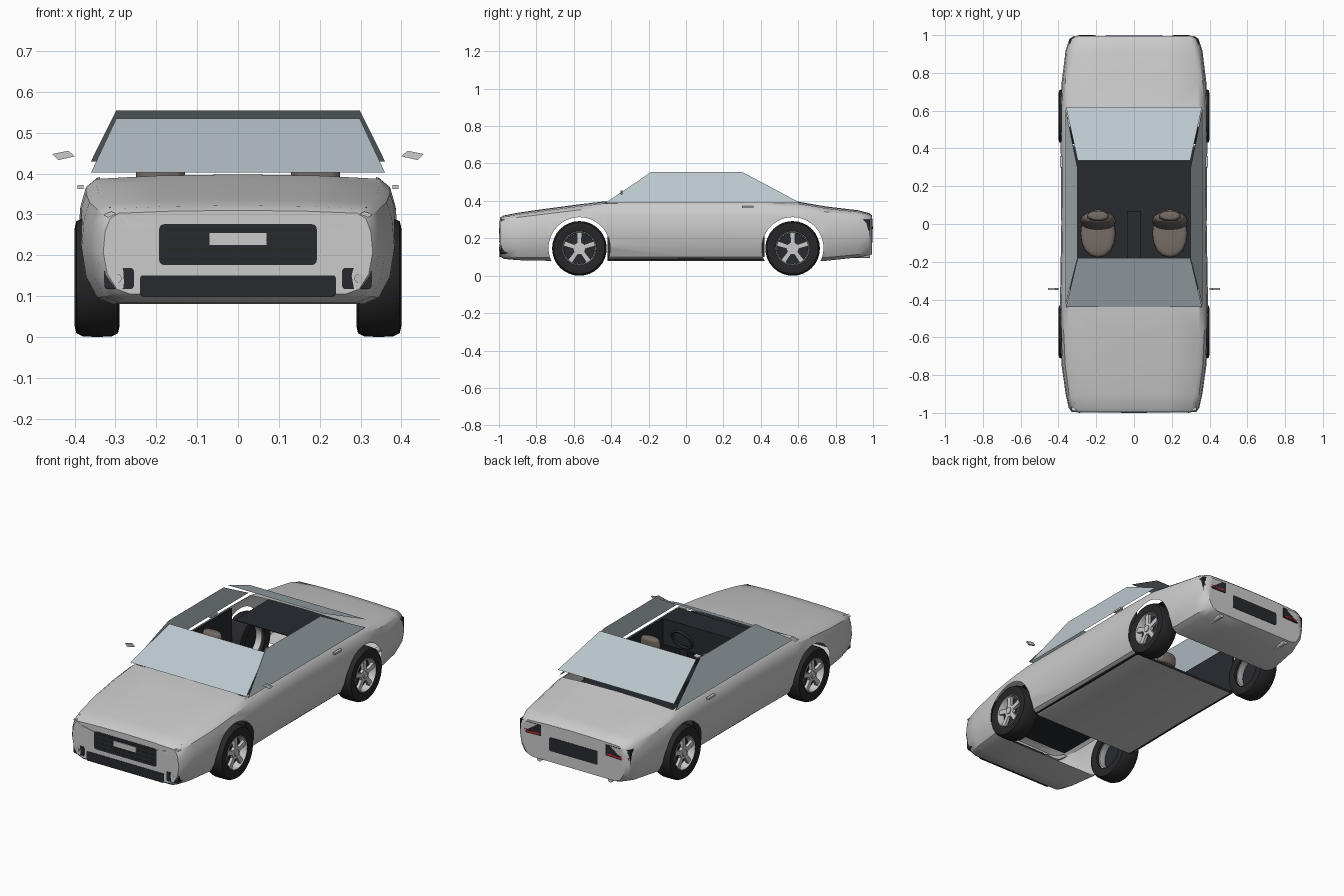
import bpy, bmesh
from math import sin, cos, pi, radians

if "Cube" in bpy.data.objects:
    bpy.data.objects.remove(bpy.data.objects["Cube"])


def material(name, rgb):
    m = bpy.data.materials.new(name)
    m.diffuse_color = (*rgb, 1)
    m.use_nodes = True
    m.node_tree.nodes["Principled BSDF"].inputs["Base Color"].default_value = m.diffuse_color
    return m


DARK = material("dark_trim", (0.02, 0.023, 0.028))
RUBBER = material("rubber", (0.02, 0.02, 0.022))
GLASS = material("glass", (0.50, 0.58, 0.62))
LEATHER = material("leather", (0.18, 0.15, 0.13))
RED = material("red_lens", (0.5, 0.02, 0.03))
METAL = material("metal", (0.62, 0.63, 0.65))
PAINT = material("paint", (0.65, 0.65, 0.65))
CUT = material("cut_marker", (0, 0, 0))


def make(name, verts, faces, mat, angle=35, normals=True):
    me = bpy.data.meshes.new(name)
    me.from_pydata(verts, [], faces)
    if normals:
        bm = bmesh.new()
        bm.from_mesh(me)
        bmesh.ops.recalc_face_normals(bm, faces=bm.faces)
        bm.to_mesh(me)
        bm.free()
    ob = bpy.data.objects.new(name, me)
    bpy.context.collection.objects.link(ob)
    me.materials.append(mat)
    smooth(ob, angle)
    return ob


def activate(ob):
    bpy.ops.object.select_all(action='DESELECT')
    ob.select_set(True)
    bpy.context.view_layer.objects.active = ob


def smooth(ob, angle=35):
    activate(ob)
    bpy.ops.object.shade_smooth_by_angle(angle=radians(angle))


def loft(name, rings, mat, angle=35, caps=True, loop=False):
    n, m = len(rings[0]), len(rings)
    faces = [(i * n + j, i * n + (j + 1) % n, (i + 1) % m * n + (j + 1) % n, (i + 1) % m * n + j)
             for i in range(m if loop else m - 1) for j in range(n)]
    if caps and not loop:
        faces += [tuple(range(n)), tuple(range((m - 1) * n, m * n))]
    return make(name, [p for r in rings for p in r], faces, mat, angle)


def box(name, x0, x1, y0, y1, z0, z1, mat):
    ring = [(x0, z0), (x1, z0), (x1, z1), (x0, z1)]
    return loft(name, [[(x, y, z) for x, z in ring] for y in (y0, y1)], mat)


def rrect(cx, cz, hw, hh, r):
    return [(cx + sx * (hw - r) + r * cos(a0 + k * pi / 6), cz + sz * (hh - r) + r * sin(a0 + k * pi / 6))
            for sx, sz, a0 in ((1, 1, 0), (-1, 1, pi / 2), (-1, -1, pi), (1, -1, 1.5 * pi)) for k in range(4)]


def plate(name, pts, end, mat, out=0.0, depth=0.03, sides=(1,), sweep=0.0):
    """Panel on the front (end=-1) or rear (end=1), swept back at the corners."""
    for s in sides:
        def face(x, d):
            return end * (0.996 + out - d - sweep * max(0, abs(x) - 0.29))
        loft(name, [[(s * x, face(x, d), z) for x, z in pts] for d in (0, depth)], mat)


def disc_x(name, y, z, r, x0, x1, mat, n=32):
    return loft(name, [[(x, y + r * cos(2 * pi * k / n), z + r * sin(2 * pi * k / n)) for k in range(n)]
                       for x in (x0, x1)], mat)


# body shell: one half section scaled along the length
half = [(0, 0), (0.80, 0), (0.90, 0.06), (0.97, 0.24), (1, 0.5), (0.985, 0.75),
        (0.95, 0.90), (0.885, 0.965), (0.5, 0.99), (0, 1)]
stations = [(-.995, .33, .105, .31), (-.975, .345, .09, .322), (-.9, .362, .083, .337), (-.75, .383, .08, .358),
            (-.57, .392, .08, .382), (-.43, .392, .08, .398), (0, .385, .08, .402), (.4, .388, .08, .402),
            (.6, .39, .08, .396), (.75, .383, .08, .37), (.92, .362, .098, .35), (.98, .342, .11, .335),
            (.995, .32, .115, .322)]
section = half + [(-x, z) for x, z in half[-2:0:-1]]
body = loft("body", [[(x * w, y, lo + z * (hi - lo)) for x, z in section] for y, w, lo, hi in stations], PAINT)

# wheel arch and cabin openings, leaving a hollow shell
cutters = [disc_x("arch_cutter", y, 0.148, 0.165, -0.6, 0.6, CUT, 48) for y in (-0.57, 0.57)]
cutters.append(box("cabin_cutter", -.338, .338, -.42, .60, .345, .6, CUT))
body.data.materials.append(CUT)
for c in cutters:
    c.hide_render = True
    mod = body.modifiers.new("cut", 'BOOLEAN')
    mod.operation, mod.solver, mod.object = 'DIFFERENCE', 'EXACT', c
    mod.material_mode = 'TRANSFER'
    activate(body)
    bpy.ops.object.modifier_apply(modifier=mod.name)
    bpy.data.objects.remove(c)
marks = [i for i, m in enumerate(body.data.materials) if m == CUT]
bm = bmesh.new()
bm.from_mesh(body.data)
bmesh.ops.delete(bm, geom=[f for f in bm.faces if f.material_index in marks], context='FACES')
bm.to_mesh(body.data)
bm.free()
smooth(body)

# glasshouse without a roof
make("windshield", [(-.36, -.44, .402), (.36, -.44, .402), (.298, -.18, .535), (-.298, -.18, .535)],
     [(0, 1, 2, 3)], GLASS)
make("rear_window", [(-.36, .62, .43), (.36, .62, .43), (.298, .335, .555), (-.298, .335, .555)],
     [(1, 0, 3, 2)], GLASS, normals=False)
for s in (-1, 1):
    quad = (0, 1, 2, 3) if s > 0 else (3, 2, 1, 0)
    make("side_window", [(s * .362, -.43, .39), (s * .362, .61, .39), (s * .30, .30, .555), (s * .30, -.185, .555)],
         [quad], GLASS, normals=False)
    # mirrors and door handles
    loft("wing_mirror", [[(s * .40, y, .442), (s * .415, y, .456), (s * .455, y, .448), (s * .44, y, .433)]
                         for y in (-.35, -.34)], METAL)
    box("door_handle", s * .378, s * .393, .30, .36, .362, .372, METAL)
    # door panels
    box("door_panel", s * .330, s * .340, -.42, .42, .10, .385, DARK)

# front details
plate("grille", rrect(0, .226, .193, .05, .012), -1, DARK, .001)
for k in range(4):
    plate("grille_bar", rrect(0, .19 + k * .024, .182, .003, .002), -1, RUBBER, .002, .01)
plate("front_badge_panel", rrect(0, .240, .07, .015, .002), -1, METAL, .004)
plate("lower_intake", rrect(0, .125, .24, .026, .008), -1, DARK, .001)
plate("fog_lamp_surround", rrect(.291, .143, .036, .026, .008), -1, DARK, .002, .04, (1, -1), .25)
plate("fog_lamp", rrect(.297, .143, .012, .012, .0119), -1, METAL, .004, .02, (1, -1), .25)
plate("headlight", [(.19, .27), (.25, .264), (.285, .27), (.33, .30), (.31, .307), (.265, .286)],
      -1, METAL, .002, .04, (1, -1), .3)

# rear details
plate("rear_plate_recess", rrect(0, .215, .15, .038, .008), 1, DARK, .001)
plate("tail_lamp", [(.20, .245), (.29, .242), (.342, .24), (.342, .30), (.29, .305), (.2, .305)],
      1, DARK, .002, .06, (1, -1), .35)
plate("tail_lamp_lens", [(.21, .25), (.29, .249), (.335, .247), (.335, .26), (.29, .262), (.21, .262)],
      1, RED, .004, .03, (1, -1), .35)
for s in (-1, 1):
    loft("exhaust_tip", [[(s * .22 + .014 * cos(k * pi / 6), y, .108 + .014 * sin(k * pi / 6)) for k in range(12)]
                         for y in (.9, .985)], METAL)

# interior
box("cabin_floor", -.33, .33, -.42, .41, .084, .10, DARK)
box("dashboard", -.33, .33, -.42, -.27, .24, .385, DARK)
box("centre_console", -.038, .038, -.27, .07, .10, .25, DARK)
for y0, y1, z in ((-.95, -.42, .314), (.42, .93, .32)):
    box("wheel_well_liner", -.315, .315, y0, y1, z, z + .004, DARK)


def cushion(name, rings):
    ob = loft(name, [[(x + sx * w, y + sy * d, z) for sx, sy in ((-1, -1), (1, -1), (1, 1), (-1, 1))]
                     for x, y, z, w, d in rings], LEATHER, 60)
    ob.modifiers.new("round", 'SUBSURF').levels = 2
    ob.modifiers["round"].render_levels = 2


for s in (-1, 1):
    x = s * .19
    cushion("seat_base", [(x, -.05, .10, .09, .12), (x, -.05, .14, .105, .14), (x, -.05, .20, .10, .14),
                          (x, -.05, .21, .09, .12)])
    cushion("seat_back", [(x, .0, .17, .09, .04), (x, .01, .20, .105, .045), (x, .03, .34, .10, .04),
                          (x, .04, .38, .07, .03)])
    cushion("headrest", [(x, .04, .37, .05, .02), (x, .04, .385, .07, .03), (x, .045, .435, .06, .028),
                         (x, .045, .44, .045, .02)])

# steering wheel
bpy.ops.mesh.primitive_torus_add(major_radius=.06, minor_radius=.008, major_segments=24, minor_segments=8,
                                 location=(.185, -.23, .32), rotation=(radians(65), 0, 0))
bpy.context.object.name = "steering_wheel"
bpy.context.object.data.materials.append(DARK)
smooth(bpy.context.object, 60)


# wheels: turned tyre and rim with a five-spoke star
def lathe(name, profile, s, y, mat, n=32, loop=True):
    rings = [[(s * x, y + r * cos(2 * pi * k / n), .146 + r * sin(2 * pi * k / n)) for k in range(n)]
             for r, x in profile]
    return loft(name, rings, mat, 35, False, loop)


star = [(r, radians(90 + 72 * k + a)) for k in range(5)
        for r, a in ((.034, -20), (.087, -9), (.087, 9), (.034, 20))]
for y in (-.57, .57):
    for s in (-1, 1):
        lathe("tire", [(.09, .392), (.12, .40), (.137, .396), (.145, .38), (.146, .345), (.145, .31),
                       (.137, .294), (.12, .29), (.09, .295)], s, y, RUBBER)
        lathe("rim_barrel", [(.091, .393), (.088, .395), (.085, .39), (.083, .31), (.09, .31)], s, y, METAL)
        disc_x("brake_disc", y, .146, .083, s * .345, s * .355, DARK, 24)
        loft("spokes", [[(s * x, y + r * cos(a), .146 + r * sin(a)) for r, a in star]
                        for x in (.372, .388)], METAL)
        disc_x("hub_cap", y, .146, .018, s * .37, s * .394, METAL, 16)
